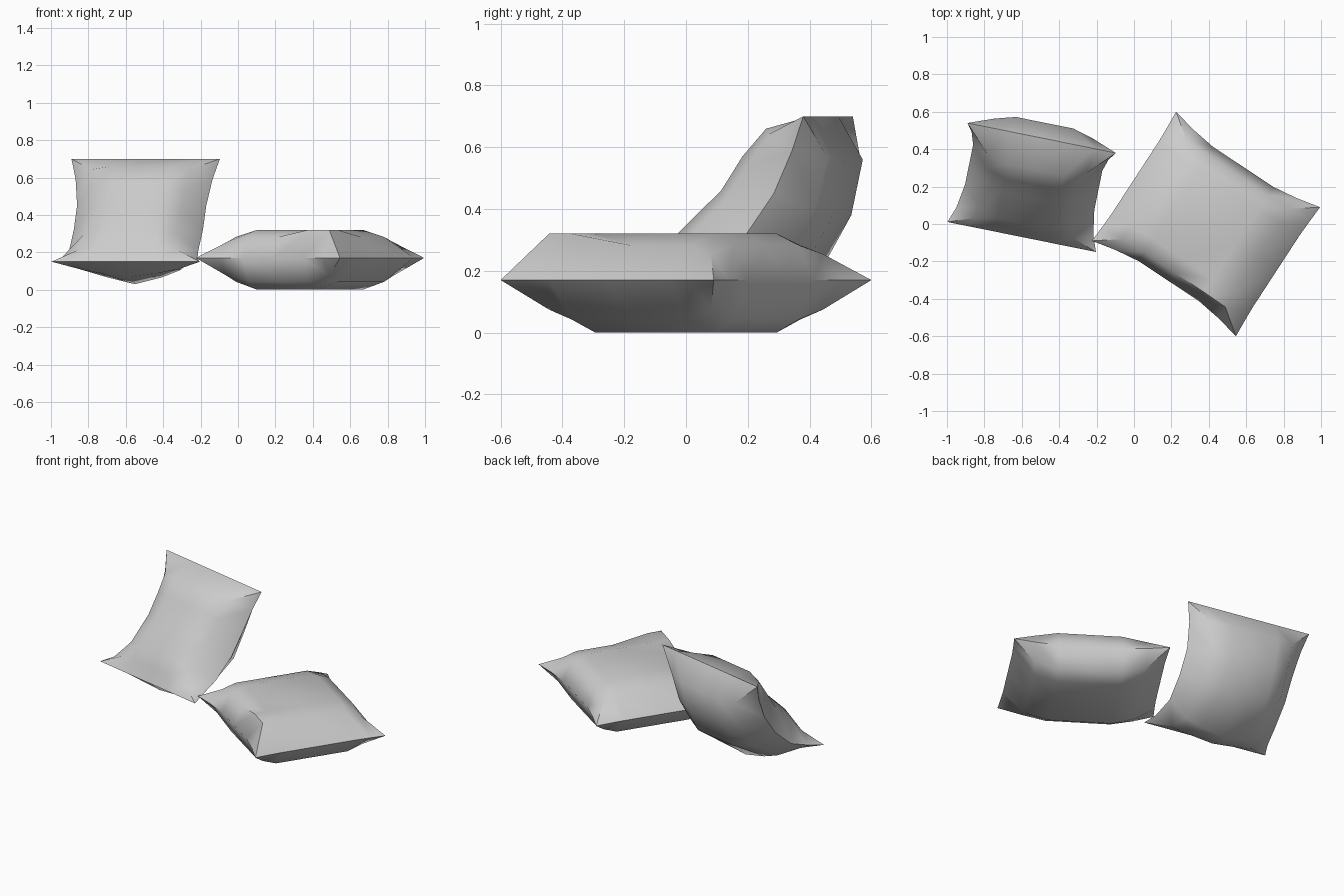
import bpy, bmesh, math
from mathutils import Vector

if "Cube" in bpy.data.objects:
    bpy.data.objects.remove(bpy.data.objects["Cube"])

COLS = (-1, -.72, -.42, 0, .42, .72, 1)
FULL = (0, .75, 1, 1, 1, .75, 0)       # how puffed each column / row is
LOW = (0, .58, .80, 1, .80, .58, 0)    # rounder puff for the sagging underside
PINCH = (0, .6, 1, 1, 1, .6, 0)        # how far the seam is drawn in


def pillow(name, point):
    """point(row, col, side) gives a position; both sides share the seam."""
    bm = bmesh.new()
    n = len(COLS)
    seam = {}

    def vert(r, c, side):
        if r in (0, n - 1) or c in (0, n - 1):
            if (r, c) not in seam:
                seam[r, c] = bm.verts.new(point(r, c, 0))
            return seam[r, c]
        return bm.verts.new(point(r, c, side))

    for side in (1, -1):
        g = [[vert(r, c, side) for c in range(n)] for r in range(n)]
        for r in range(n - 1):
            for c in range(n - 1):
                q = (g[r][c], g[r][c + 1], g[r + 1][c + 1], g[r + 1][c])
                # corner patches fold along the ridge running out to the tip
                if r in (0, n - 2) and c in (0, n - 2):
                    if (r == 0) != (c == 0):
                        q = q[1:] + q[:1]
                    bm.faces.new((q[0], q[1], q[2]))
                    bm.faces.new((q[0], q[2], q[3]))
                else:
                    bm.faces.new(q)
    bmesh.ops.recalc_face_normals(bm, faces=bm.faces)
    me = bpy.data.meshes.new(name)
    bm.to_mesh(me)
    bm.free()
    ob = bpy.data.objects.new(name, me)
    bpy.context.collection.objects.link(ob)
    bpy.ops.object.select_all(action='DESELECT')
    ob.select_set(True)
    bpy.context.view_layer.objects.active = ob
    bpy.ops.object.shade_smooth_by_angle(angle=math.radians(50))


# Pillow lying flat
ROWS = (-1, -.77, -.56, 0, .56, .77, 1)


def flat_point(r, c, side):
    s = COLS[c] * (1 - .02 * PINCH[r])
    t = ROWS[r] * (1 - .115 * PINCH[c] * (1 if r in (0, 6) else .2))
    p = Vector((.385, 0, .17)) + s * Vector((.385, -.255, 0)) + t * Vector((.225, .345, 0))
    h = FULL[r] * FULL[c]
    if side > 0 and (r, c) in ((1, 5), (1, 4), (2, 5)):   # plumper front corner
        h = 1
    p.z += h * (.15 if side > 0 else -.17)
    return p


pillow("flat_pillow", flat_point)

# Pillow leaning back, bent in side profile (depth, height)
SEAM = ((-.187, .15), (-.10, .165), (.03, .21), (.155, .32), (.245, .45), (.31, .59), (.353, .70))
FRONT = ((-.187, .15), (-.15, .23), (-.115, .32), (.03, .46), (.10, .57), (.18, .66), (.353, .70))
BACK = ((-.187, .15), (-.09, .07), (.06, .03), (.31, .22), (.40, .38), (.436, .56), (.353, .70))


def bent_point(r, c, side):
    a = Vector(SEAM[r])
    b = Vector((FRONT if side > 0 else BACK)[r])
    w, z = a.lerp(b, (LOW if side < 0 and r < 3 else FULL)[c])
    u = -.575 + .405 * COLS[c] * (1 - .13 * PINCH[r])
    return Vector((.98 * u + .198 * w, -.198 * u + .98 * w, z))


pillow("leaning_pillow", bent_point)
